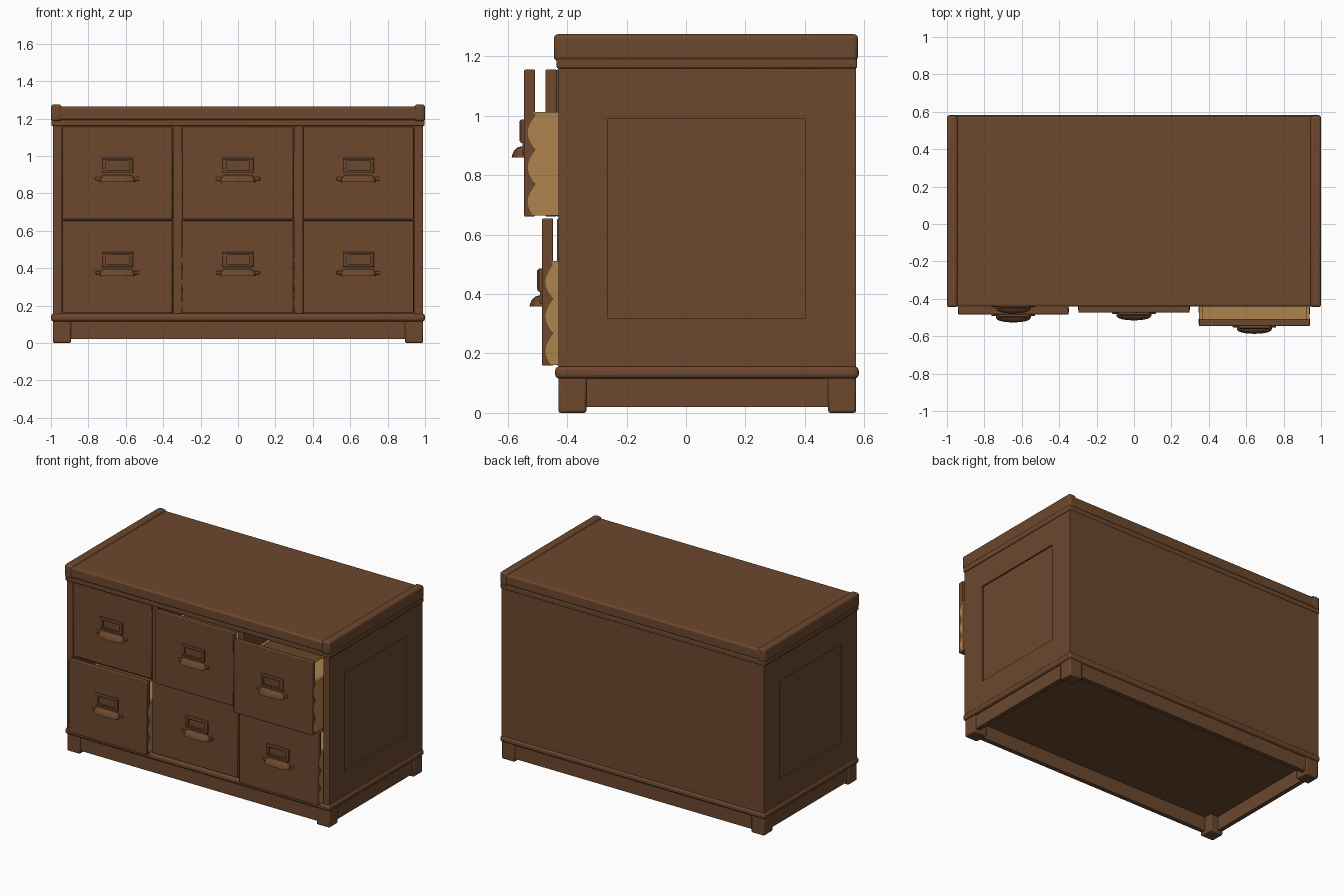
import bpy, bmesh, math

if "Cube" in bpy.data.objects:
    bpy.data.objects.remove(bpy.data.objects["Cube"])


def material(name, rgb):
    m = bpy.data.materials.new(name)
    m.diffuse_color = (*rgb, 1)
    m.use_nodes = True
    m.node_tree.nodes["Principled BSDF"].inputs["Base Color"].default_value = m.diffuse_color
    return m


BROWN = material("dark brown wood", (0.15, 0.064, 0.027))
TAN = material("light drawer wood", (0.43, 0.225, 0.075))


def finish(name, bm, mat, bevel=0.0, segments=2):
    bmesh.ops.recalc_face_normals(bm, faces=bm.faces)
    me = bpy.data.meshes.new(name)
    bm.to_mesh(me)
    bm.free()
    me.materials.append(mat)
    ob = bpy.data.objects.new(name, me)
    bpy.context.collection.objects.link(ob)
    if bevel:
        b = ob.modifiers.new("rounded edges", 'BEVEL')
        b.width, b.segments, b.limit_method = bevel, segments, 'ANGLE'
    bpy.ops.object.select_all(action='DESELECT')
    ob.select_set(True)
    bpy.context.view_layer.objects.active = ob
    bpy.ops.object.shade_smooth_by_angle(angle=math.radians(40))
    return ob


def box(name, x, y, z, mat=BROWN, bevel=0.0, segments=2):
    bm = bmesh.new()
    bmesh.ops.create_cube(bm, size=1)
    for v in bm.verts:
        v.co = [r[0] + (c + 0.5) * (r[1] - r[0]) for c, r in zip(v.co, (x, y, z))]
    return finish(name, bm, mat, bevel, segments)


def loft(name, rings, mat=BROWN, bevel=0.0):
    """Skin a list of closed rings and cap both ends."""
    bm = bmesh.new()
    rows = [[bm.verts.new(p) for p in r] for r in rings]
    n = len(rows[0])
    for a, b in zip(rows, rows[1:]):
        for i in range(n):
            bm.faces.new((a[i], a[(i + 1) % n], b[(i + 1) % n], b[i]))
    bm.faces.new(rows[0])
    bm.faces.new(rows[-1])
    return finish(name, bm, mat, bevel)


def rect(a, b, c, d):
    return [(a, c), (b, c), (b, d), (a, d)]


def span(s, a, b):
    return tuple(sorted((s * a, s * b)))


# carcass
box("back_panel", (-0.975, 0.975), (0.55, 0.573), (0.14, 1.17))
box("bottom_moulding", (-1, 1), (-0.441, 0.582), (0.115, 0.157), bevel=0.016, segments=4)
box("top_moulding", (-0.998, 0.998), (-0.436, 0.576), (1.16, 1.195), bevel=0.006)
box("top_board", (-0.96, 0.96), (-0.442, 0.577), (1.192, 1.264), bevel=0.012, segments=3)
for s, side in ((-1, "left"), (1, "right")):
    # side wall with sunken panel
    outer = rect(-0.43, 0.573, 0.14, 1.17)
    inner = rect(-0.265, 0.40, 0.32, 0.99)
    rings = [[(s * x, y, z) for y, z in r] for x, r in
             ((0.945, outer), (0.99, outer), (0.99, inner), (0.98, inner))]
    loft(side + "_side_panel", rings)
    box(side + "_top_end_cap", span(s, 0.943, 1), (-0.445, 0.579), (1.185, 1.275), bevel=0.014, segments=3)
    box(side + "_divider", span(s, 0.300, 0.345), (-0.428, 0.55), (0.15, 1.165))
    box(side + "_apron", span(s, 0.95, 0.98), (-0.38, 0.53), (0.02, 0.12))
    for fy, end in (((-0.43, -0.335), "front"), ((0.478, 0.573), "back")):
        box(f"{end}_{side}_foot", span(s, 0.893, 0.99), fy, (0, 0.12), bevel=0.008)
box("front_apron", (-0.92, 0.92), (-0.42, -0.39), (0.02, 0.12))
box("back_apron", (-0.92, 0.92), (0.535, 0.565), (0.02, 0.12))


def cup_ring(cx, y, z, w, d, n=16):
    pts = []
    for i in range(n + 1):
        t = math.pi * i / n
        pts.append((cx - w * math.cos(t), y - d * math.sqrt(max(0, math.sin(t))), z))
    return pts


def drawer(tag, x0, x1, z0, yf):
    cx, z1, yb = (x0 + x1) / 2, z0 + 0.495, yf + 0.037
    box(tag + "_drawer_front", (x0, x1), (yf, yb), (z0, z1), bevel=0.004)
    # drawer box
    top, end = z0 + 0.352, yf + 0.94
    box(tag + "_drawer_bottom", (x0 + 0.01, x1 - 0.01), (yb, end), (z0 + 0.01, z0 + 0.022), TAN)
    box(tag + "_drawer_back", (x0 + 0.01, x1 - 0.01), (end - 0.02, end), (z0 + 0.01, top), TAN)
    for xs, e, side in ((x0, 1, "left"), (x1, -1, "right")):
        box(f"{tag}_drawer_{side}_side", tuple(sorted((xs + e * 0.001, xs + e * 0.02))),
            (yb, end), (z0 + 0.003, top), TAN)
        # scalloped corner joint, a thin plate on the edge of the front
        edge = []
        for i in range(37):
            t = i / 36
            wave = abs(math.sin(math.pi * (3 * t + 0.1)))
            edge.append((yf + 0.038 - 0.026 * wave, z0 + 0.003 + t * 0.349))
        prof = edge + [(yb + 0.004, top), (yb + 0.004, z0 + 0.003)]
        loft(f"{tag}_{side}_scalloped_joint",
             [[(xs + o, y, z) for y, z in prof] for o in (-e * 0.0015, e * 0.002)], TAN)
    # label holder with sunken window
    a = [(cx + x, z0 + z) for x, z in rect(-0.083, 0.083, 0.248, 0.327)]
    b = [(cx + x, z0 + z) for x, z in rect(-0.075, 0.075, 0.256, 0.320)]
    c = [(cx + x, z0 + z) for x, z in rect(-0.062, 0.062, 0.264, 0.312)]
    levels = ((0.002, a), (-0.010, a), (-0.016, b), (-0.016, c), (-0.006, c))
    loft(tag + "_label_holder", [[(x, yf + o, z) for x, z in r] for o, r in levels])
    box(tag + "_pull_plate", (cx - 0.075, cx + 0.075), (yf - 0.006, yf + 0.002),
        (z0 + 0.205, z0 + 0.252))
    # hollow cup pull with fixing ears
    shape = ((0.070, 0.012, 0.236), (0.080, 0.024, 0.232), (0.088, 0.034, 0.222),
             (0.093, 0.040, 0.208), (0.095, 0.042, 0.199), (0.090, 0.037, 0.199),
             (0.084, 0.029, 0.215), (0.070, 0.014, 0.227))
    loft(tag + "_cup_pull", [cup_ring(cx, yf, z0 + z, w, d) for w, d, z in shape])
    for s in (-1, 1):
        ex = cx + s * 0.103
        box(f"{tag}_{'left' if s < 0 else 'right'}_pull_ear", (ex - 0.014, ex + 0.014),
            (yf - 0.008, yf + 0.002), (z0 + 0.208, z0 + 0.226), bevel=0.004)


# six drawers, each pulled out by a different amount
columns = (("left", -0.94, -0.35), ("middle", -0.298, 0.297), ("right", 0.347, 0.94))
fronts = {"lower": (0.159, (-0.484, -0.434, -0.485)), "upper": (0.661, (-0.436, -0.473, -0.545))}
for row, (z0, ys) in fronts.items():
    for (col, x0, x1), yf in zip(columns, ys):
        drawer(f"{row}_{col}", x0, x1, z0, yf)

# hidden rails that carry the upper drawers
for col, x0, x1 in columns:
    box(col + "_inner_rail", (x0 - 0.004, x1 + 0.004), (-0.36, -0.31), (0.615, 0.657))
